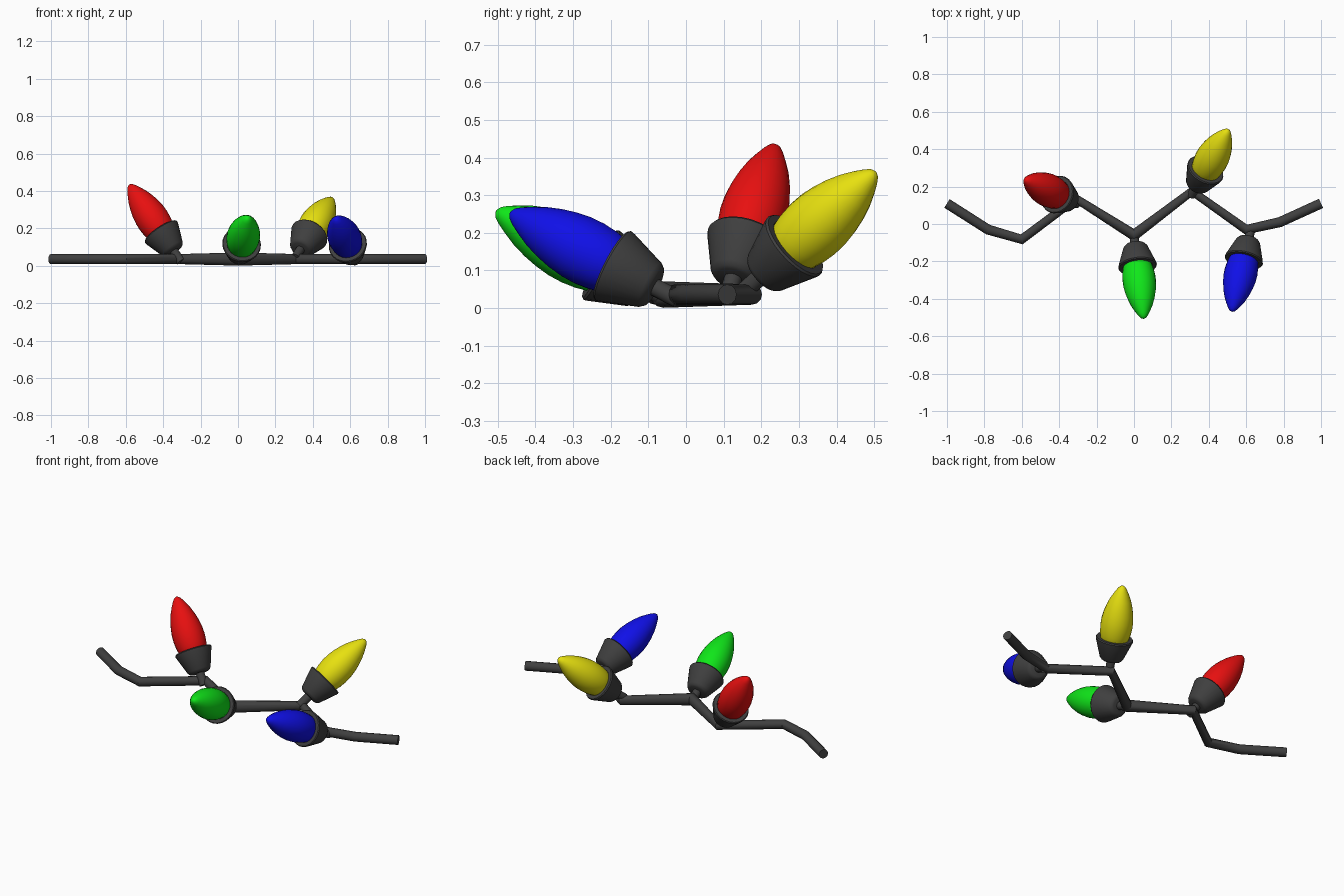
import bpy, math
from mathutils import Vector

if "Cube" in bpy.data.objects:
    bpy.data.objects.remove(bpy.data.objects["Cube"])


def material(name, rgb):
    m = bpy.data.materials.new(name)
    m.diffuse_color = (*rgb, 1)
    m.use_nodes = True
    m.node_tree.nodes["Principled BSDF"].inputs["Base Color"].default_value = m.diffuse_color
    return m


def finish(ob, mat, angle=40):
    ob.data.materials.append(mat)
    bpy.ops.object.select_all(action='DESELECT')
    ob.select_set(True)
    bpy.context.view_layer.objects.active = ob
    if ob.type == 'CURVE':
        bpy.ops.object.convert(target='MESH')
    bpy.ops.object.shade_smooth_by_angle(angle=math.radians(angle))


def lathe(name, profile, base, direction, mat, n=24):
    """Revolve (distance, radius) pairs about an axis; ends are closed."""
    rot = direction.to_track_quat('Z', 'Y')
    verts, faces = [], []
    for t, r in profile:
        for i in range(n):
            a = 2 * math.pi * i / n
            verts.append(base + rot @ Vector((r * math.cos(a), r * math.sin(a), t)))
    for k in range(len(profile) - 1):
        for i in range(n):
            j = (i + 1) % n
            faces.append((k*n + i, k*n + j, (k+1)*n + j, (k+1)*n + i))
    faces.append(tuple(reversed(range(n))))
    faces.append(tuple(range((len(profile) - 1) * n, len(profile) * n)))
    me = bpy.data.meshes.new(name)
    me.from_pydata(verts, [], faces)
    ob = bpy.data.objects.new(name, me)
    bpy.context.collection.objects.link(ob)
    finish(ob, mat)


dark = material("dark_rubber", (0.05, 0.05, 0.05))

# Zigzag wire lying on the ground
path = [(-1, .11), (-.78, -.03), (-.6, -.082), (-.31, .135), (0, -.06),
        (.31, .175), (.6, -.03), (.78, .01), (1, .11)]
cu = bpy.data.curves.new("wire", 'CURVE')
cu.dimensions = '3D'
cu.bevel_depth = 0.027
cu.bevel_resolution = 4
cu.use_fill_caps = True
sp = cu.splines.new('POLY')
sp.points.add(len(path) - 1)
for p, (x, y) in zip(sp.points, path):
    p.co = (x, y, 0.036, 1)
    p.radius = 1.3 if abs(x) < 0.1 else 1.0
wire = bpy.data.objects.new("wire", cu)
bpy.context.collection.objects.link(wire)
finish(wire, dark)

# Profiles shared by the four lights: stem, flared socket, pointed bulb
stem = [(-.01, .024), (.08, .024)]
socket = [(.06, .045), (.064, .056), (.076, .066), (.178, .102), (.186, .104),
          (.192, .1), (.192, .08), (.17, .07)]
bulb = [(.15, .06), (.18, .076), (.22, .085), (.26, .089), (.3, .088), (.34, .082),
        (.38, .072), (.42, .058), (.455, .041), (.48, .027), (.495, .016), (.502, .005)]

# Colour, attachment point, tip
lights = [
    ("red", (.8, .005, .005), (-.31, .11, .03), (-.585, .24, .44)),
    ("green", (.005, .8, .01), (0, -.06, .03), (.05, -.49, .25)),
    ("yellow", (.8, .75, .005), (.31, .16, .05), (.49, .48, .34)),
    ("blue", (.005, .005, .8), (.625, -.03, .028), (.525, -.46, .25)),
]
for name, rgb, a, b in lights:
    a, b = Vector(a), Vector(b)
    d = (b - a).normalized()
    lathe(name + "_stem", stem, a, d, dark, 12)
    lathe(name + "_socket", socket, a, d, dark)
    lathe(name + "_bulb", bulb, a, d, material(name + "_glass", rgb))
